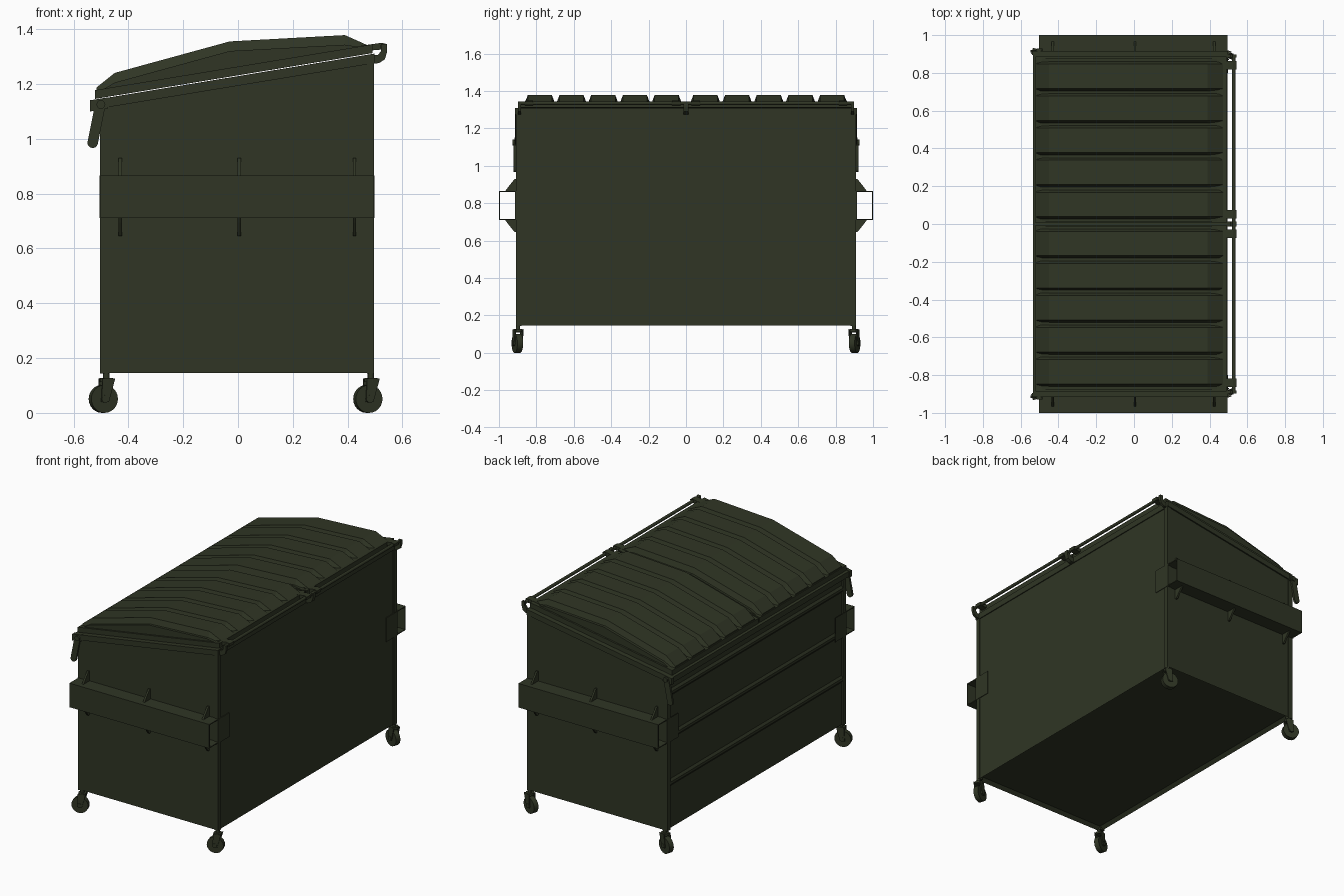
import bpy, bmesh, math
from mathutils import Vector, Matrix

if "Cube" in bpy.data.objects:
    bpy.data.objects.remove(bpy.data.objects["Cube"])

green = bpy.data.materials.new("dark olive green")
green.diffuse_color = (0.029, 0.036, 0.018, 1)
green.use_nodes = True
green.node_tree.nodes["Principled BSDF"].inputs["Base Color"].default_value = green.diffuse_color


def finish(name, bm, smooth=False):
    bmesh.ops.recalc_face_normals(bm, faces=bm.faces)
    me = bpy.data.meshes.new(name)
    bm.to_mesh(me)
    bm.free()
    me.materials.append(green)
    ob = bpy.data.objects.new(name, me)
    bpy.context.collection.objects.link(ob)
    if smooth:
        bpy.ops.object.select_all(action='DESELECT')
        ob.select_set(True)
        bpy.context.view_layer.objects.active = ob
        bpy.ops.object.shade_smooth_by_angle(angle=math.radians(40))
    return ob


def loft(name, rings, smooth=False, closed=True):
    bm = bmesh.new()
    vs = [[bm.verts.new(p) for p in r] for r in rings]
    n = len(rings[0])
    for a, b in zip(vs, vs[1:]):
        for i in range(n):
            j = (i + 1) % n
            bm.faces.new((a[i], a[j], b[j], b[i]))
    bm.faces.new(vs[0])
    bm.faces.new(vs[-1])
    return finish(name, bm, smooth)


def prism_y(name, prof, y0, y1, smooth=False):
    return loft(name, [[(x, y, z) for x, z in prof] for y in (y0, y1)], smooth)


def prism_x(name, prof, x0, x1):
    return loft(name, [[(x, y, z) for y, z in prof] for x in (x0, x1)])


def box(name, x0, x1, y0, y1, z0, z1):
    return prism_y(name, [(x0, z0), (x1, z0), (x1, z1), (x0, z1)], y0, y1)


def rod(name, p, q, r, n=12, mat=None):
    p, q = Vector(p), Vector(q)
    d = q - p
    m = Matrix.Translation((p + q) / 2) @ d.to_track_quat('Z', 'Y').to_matrix().to_4x4()
    bm = bmesh.new()
    bmesh.ops.create_cone(bm, cap_ends=True, segments=n, radius1=r, radius2=r,
                          depth=d.length, matrix=(mat or Matrix()) @ m)
    return finish(name, bm, True)


def slope(x, h=0.0):
    return 1.11 + 0.165 * (x + 0.505) + h


def strip(x0, x1, h0, h1):
    return [(x0, slope(x0, h0)), (x1, slope(x1, h0)), (x1, slope(x1, h1)), (x0, slope(x0, h1))]


# Bin body with a recessed floor
body = prism_y("bin_body", [(-0.492, 0.145), (0.49, 0.145), (0.49, slope(0.49, 0.03)),
                            (-0.492, slope(-0.492, 0.03))], -0.906, 0.906)
bm = bmesh.new()
bm.from_mesh(body.data)
floor = [min(bm.faces, key=lambda f: f.calc_center_median().z)]
bmesh.ops.inset_region(bm, faces=floor, thickness=0.03)
bmesh.ops.translate(bm, verts=floor[0].verts, vec=(0, 0, 0.02))
bm.to_mesh(body.data)
bm.free()

# Horizontal stiffening beads on the low loading side
for z in (0.44, 0.74, 1.02):
    prism_y("wall_bead", [(-0.49, z - 0.025), (-0.503, z - 0.008), (-0.503, z + 0.008),
                          (-0.49, z + 0.025)], -0.88, 0.88)

# Top rim: low lip, tall back, sloping sides
prism_y("low_lip", strip(-0.535, -0.49, 0, 0.035), -0.915, 0.915)
box("back_rim", 0.485, 0.496, -0.885, 0.885, 1.272, 1.31)

for s in (-1, 1):
    prism_y("side_rim", strip(-0.505, 0.497, 0, 0.035), s * 0.88, s * 0.915)
    # Corner posts
    for x0, x1 in ((-0.504, -0.47), (0.47, 0.496)):
        prism_y("corner_post", [(x0, 0.143), (x1, 0.143), (x1, slope(x1, 0.03)),
                                (x0, slope(x0, 0.03))], s * 0.88, s * 0.91)
    # Open fork sleeve with end tabs and gussets
    box("sleeve_top", -0.502, 0.495, s * 0.9, s, 0.859, 0.865)
    box("sleeve_bottom", -0.502, 0.495, s * 0.9, s, 0.71, 0.716)
    box("sleeve_side", -0.502, 0.495, s * 0.994, s, 0.71, 0.865)
    for x in (-0.505, 0.494):
        box("sleeve_tab", x, x + 0.004, s * 0.80, s * 0.915, 0.71, 0.865)
    for x in (-0.43, 0.005, 0.425):
        for z0, z1 in ((0.863, 0.93), (0.712, 0.645)):
            prism_x("sleeve_gusset", [(s * 0.9, z0), (s * 0.968, z0), (s * 0.956, (z0 * 3 + z1) / 4),
                                      (s * 0.916, z1), (s * 0.9, z1)], x - 0.006, x + 0.006)

    # Latch arm hanging at the low corner
    a, b = Vector((-0.503, 1.12)), Vector((-0.53, 0.985))
    ang = math.atan2(b.y - a.y, b.x - a.x)
    prof = []
    for c, off in ((a, math.pi / 2), (b, -math.pi / 2)):
        for i in range(8):
            t = ang + off + math.pi * i / 7
            prof.append((c.x + 0.019 * math.cos(t), c.y + 0.019 * math.sin(t)))
    prism_y("latch_arm", prof, s * 0.907, s * 0.921, True)
    rod("latch_pivot", (-0.5, s * 0.9, 1.125), (-0.5, s * 0.928, 1.125), 0.016)
    prism_y("latch_block", strip(-0.54, -0.475, -0.005, 0.036), s * 0.895, s * 0.917)

    # Lid half: flat flange, domed panel and five raised ribs
    prism_y("lid_flange", strip(-0.522, 0.49, 0.038, 0.07), s * 0.005, s * 0.887)
    stations = [(-0.517, 1.165, 1.186), (-0.45, 1.205, 1.24), (-0.03, 1.32, 1.355),
                (0.39, 1.343, 1.378), (0.475, 1.33, 1.34)]
    dome = [(x, zb) for x, zb, zt in stations]
    prism_y("lid_dome", dome + [(0.47, slope(0.47, 0.05)), (-0.51, slope(-0.51, 0.05))],
            s * 0.012, s * 0.876)
    for i in range(5):
        y0 = 0.022 + 0.1695 * i
        y1 = y0 + 0.163
        loft("lid_rib", [[(x, s * y0, zb - 0.01), (x, s * (y0 + 0.017), zt),
                          (x, s * (y1 - 0.017), zt), (x, s * y1, zb - 0.01)]
                         for x, zb, zt in stations])

    # Hinge lugs on the lid and curved hinge hooks on the bin
    for y in (0.052, 0.84):
        prism_y("hinge_lug", [(0.44, 1.318), (0.52, 1.325), (0.54, 1.325), (0.543, 1.345),
                              (0.525, 1.35), (0.44, 1.338)], s * (y - 0.022), s * (y + 0.022))
    for y in (0.006, 0.89):
        prism_y("hinge_hook", [(0.48, 1.272), (0.515, 1.276), (0.536, 1.29), (0.543, 1.315),
                               (0.543, 1.345), (0.522, 1.345), (0.522, 1.32), (0.51, 1.305),
                               (0.48, 1.305)], s * (y - 0.008), s * (y + 0.008))

# Hinge rod along the tall side
rod("hinge_rod", (0.528, -0.892, 1.335), (0.528, 0.892, 1.335), 0.01)

# Swivel casters, slightly turned
for sx, cx in ((-1, -0.48), (1, 0.485)):
    for s in (-1, 1):
        m = Matrix.Translation((cx, s * 0.898, 0)) @ Matrix.Rotation(math.radians(-18 * s), 4, 'Z')
        w = -0.012
        rod("caster_wheel", (w, -0.016, 0.051), (w, 0.016, 0.051), 0.051, 24, m)
        rod("caster_hub", (w, -0.026, 0.051), (w, 0.026, 0.051), 0.014, 12, m)
        rod("caster_stem", (0, 0, 0.11), (0, 0, 0.15), 0.012, 12, m)
        rod("caster_plate", (0, 0, 0.112), (0, 0, 0.128), 0.025, 12, m)
        for k in (-1, 1):
            fork = prism_y("caster_fork", [(w - 0.014, 0.04), (w + 0.014, 0.04), (0.026, 0.125),
                                           (-0.022, 0.125)], k * 0.018, k * 0.024)
            fork.data.transform(m)
